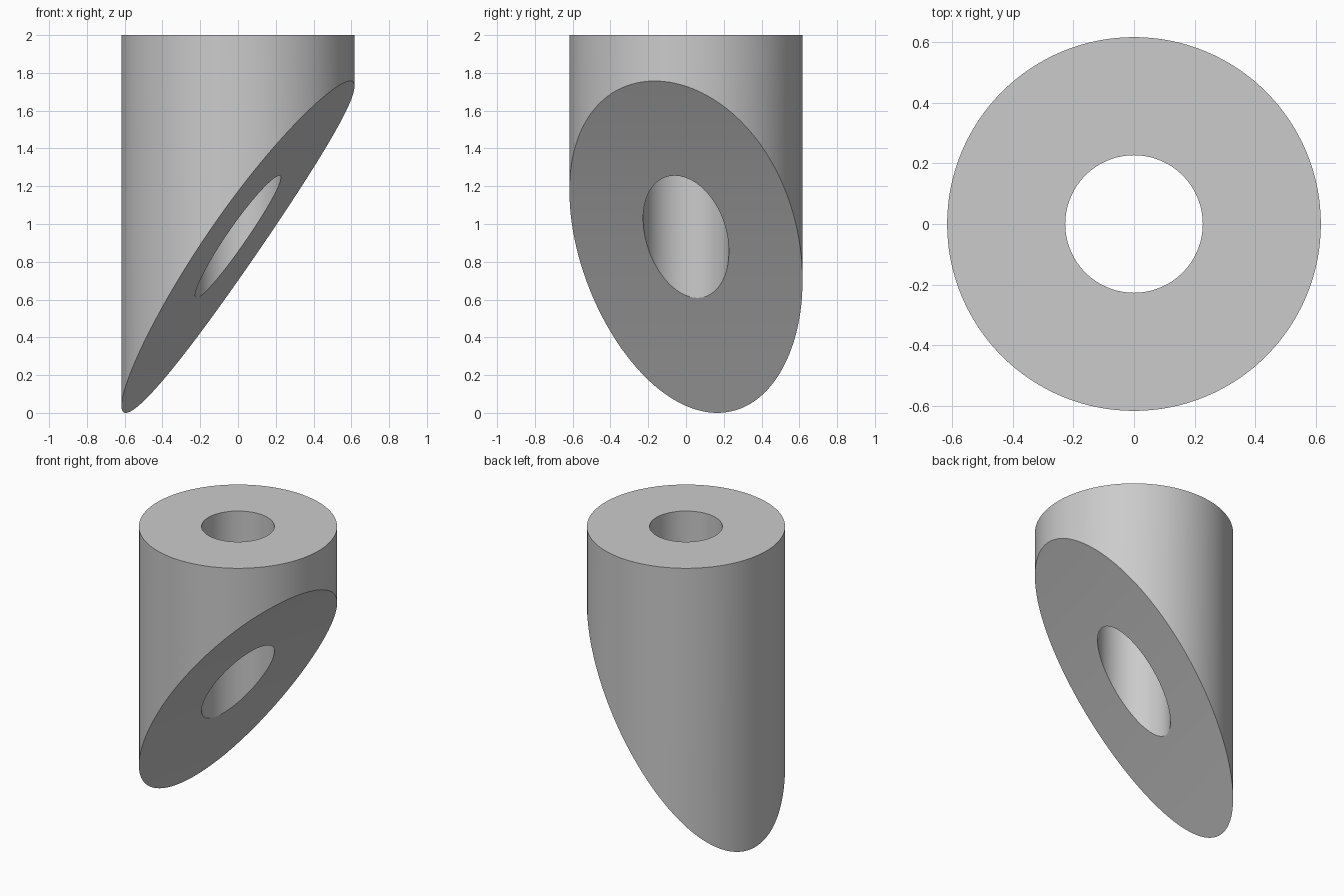
import bpy, bmesh, math

cube = bpy.data.objects.get("Cube")
if cube:
    bpy.data.objects.remove(cube, do_unlink=True)

OUTER, BORE, TOP = 0.617, 0.227, 2.0
SIDES, RINGS = 128, 8
UPHILL = math.radians(-15.6)   # direction in which the slanted end rises


def slanted_end(x, y):
    """Height of the slanted, very slightly hollowed lower end."""
    s = x * math.cos(UPHILL) + y * math.sin(UPHILL)
    return 0.941 + 1.424 * s - 0.164 * s * s


def ring(bm, radius, height):
    verts = []
    for i in range(SIDES):
        a = math.tau * i / SIDES
        x, y = radius * math.cos(a), radius * math.sin(a)
        verts.append(bm.verts.new((x, y, height(x, y))))
    return verts


# Closed loop of rings: flat top, outer wall, slanted end, bore
bm = bmesh.new()
flat_top = lambda x, y: TOP
loops = [ring(bm, BORE, flat_top), ring(bm, OUTER, flat_top)]
for k in range(RINGS + 1):
    loops.append(ring(bm, OUTER + (BORE - OUTER) * k / RINGS, slanted_end))
for a, b in zip(loops, loops[1:] + loops[:1]):
    for i in range(SIDES):
        j = (i + 1) % SIDES
        bm.faces.new((a[i], b[i], b[j], a[j]))
bmesh.ops.recalc_face_normals(bm, faces=bm.faces)

mesh = bpy.data.meshes.new("slant_cut_tube")
bm.to_mesh(mesh)
bm.free()
tube = bpy.data.objects.new("slant_cut_tube", mesh)
bpy.context.collection.objects.link(tube)

# Plain grey
grey = bpy.data.materials.new("plain grey")
grey.use_nodes = True
colour = (0.6, 0.6, 0.6, 1)
grey.diffuse_color = colour
grey.node_tree.nodes["Principled BSDF"].inputs["Base Color"].default_value = colour
mesh.materials.append(grey)

# Smooth walls with crisp rims
bpy.ops.object.select_all(action="DESELECT")
tube.select_set(True)
bpy.context.view_layer.objects.active = tube
bpy.ops.object.shade_smooth_by_angle(angle=math.radians(25))
